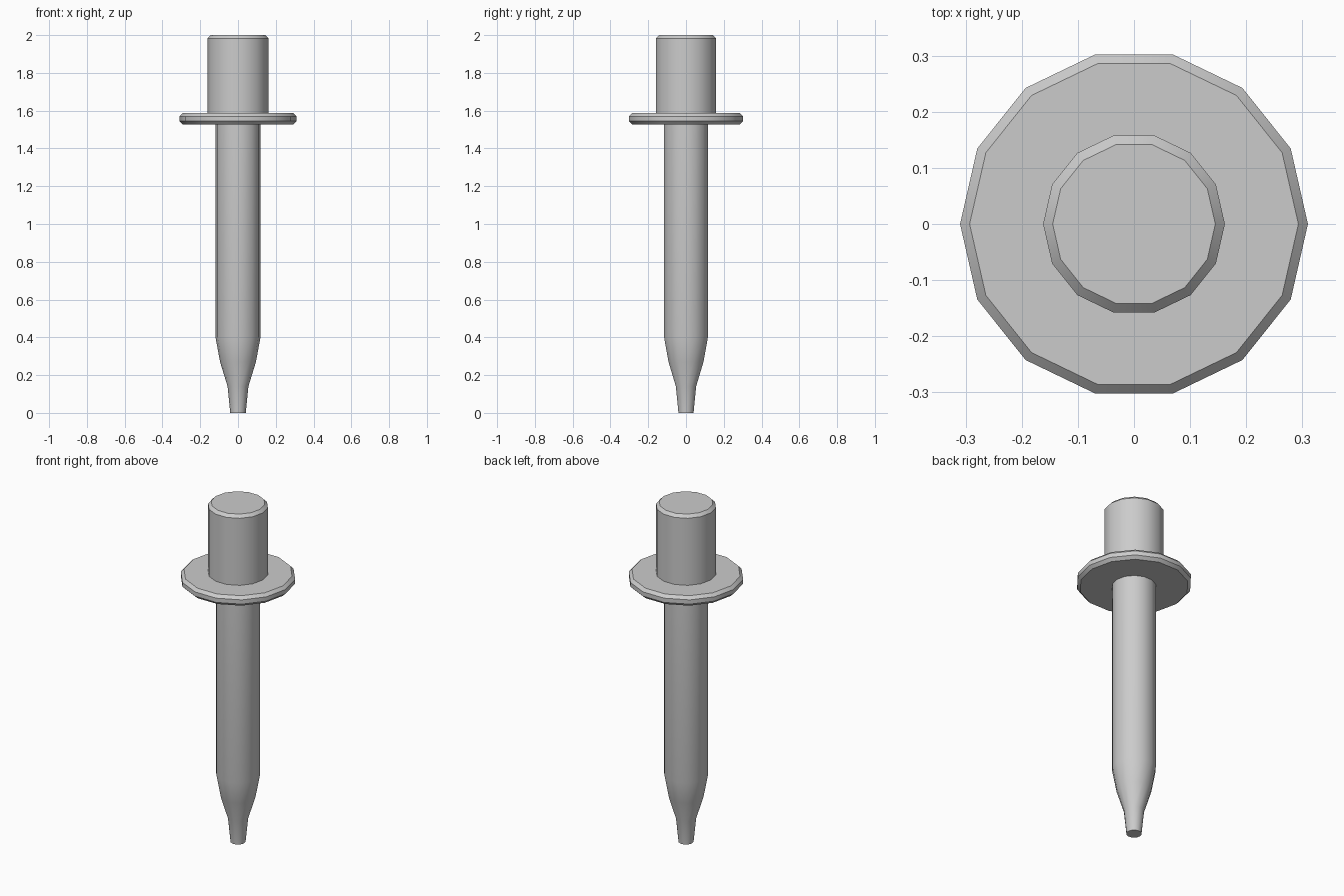
import bpy
import bmesh
import math

SIDES = 14

if "Cube" in bpy.data.objects:
    bpy.data.objects.remove(bpy.data.objects["Cube"])

# Single grey metal
metal = bpy.data.materials.new("grey_metal")
metal.use_nodes = True
grey = (0.6, 0.6, 0.6, 1.0)
metal.diffuse_color = grey
metal.node_tree.nodes["Principled BSDF"].inputs["Base Color"].default_value = grey


def lathe(name, profile, cap_bottom=False, cap_top=False):
    """Turn a bottom-to-top (radius, height) profile around the z axis."""
    bm = bmesh.new()
    rings = []
    for radius, z in profile:
        angles = [math.tau * i / SIDES for i in range(SIDES)]
        rings.append([bm.verts.new((radius * math.cos(a), radius * math.sin(a), z))
                      for a in angles])
    for low, high in zip(rings, rings[1:]):
        for i in range(SIDES):
            j = (i + 1) % SIDES
            bm.faces.new((low[i], low[j], high[j], high[i]))
    if cap_bottom:
        bm.faces.new(rings[0][::-1])
    if cap_top:
        bm.faces.new(rings[-1])
    mesh = bpy.data.meshes.new(name)
    bm.to_mesh(mesh)
    bm.free()
    mesh.materials.append(metal)
    obj = bpy.data.objects.new(name, mesh)
    bpy.context.collection.objects.link(obj)
    bpy.ops.object.select_all(action="DESELECT")
    obj.select_set(True)
    bpy.context.view_layer.objects.active = obj
    bpy.ops.object.shade_smooth_by_angle(angle=math.radians(30))
    return obj


SHAFT, HEAD, FLANGE, BEVEL = 0.119, 0.162, 0.31, 0.017
FLANGE_LOW, FLANGE_HIGH, TOP = 1.528, 1.587, 2.0

# Tapered tip and straight shaft
lathe("shaft", [(0.041, 0), (0.055, 0.14), (0.095, 0.27),
                (SHAFT, 0.4), (SHAFT, FLANGE_LOW)], cap_bottom=True)

# Disc collar with chamfered rims
lathe("flange", [(SHAFT, FLANGE_LOW), (FLANGE - BEVEL, FLANGE_LOW),
                 (FLANGE, FLANGE_LOW + BEVEL), (FLANGE, FLANGE_HIGH - BEVEL),
                 (FLANGE - BEVEL, FLANGE_HIGH), (HEAD, FLANGE_HIGH)])

# Cylindrical head with chamfered top
lathe("head", [(HEAD, FLANGE_HIGH), (HEAD, TOP - BEVEL),
               (HEAD - BEVEL, TOP)], cap_top=True)
